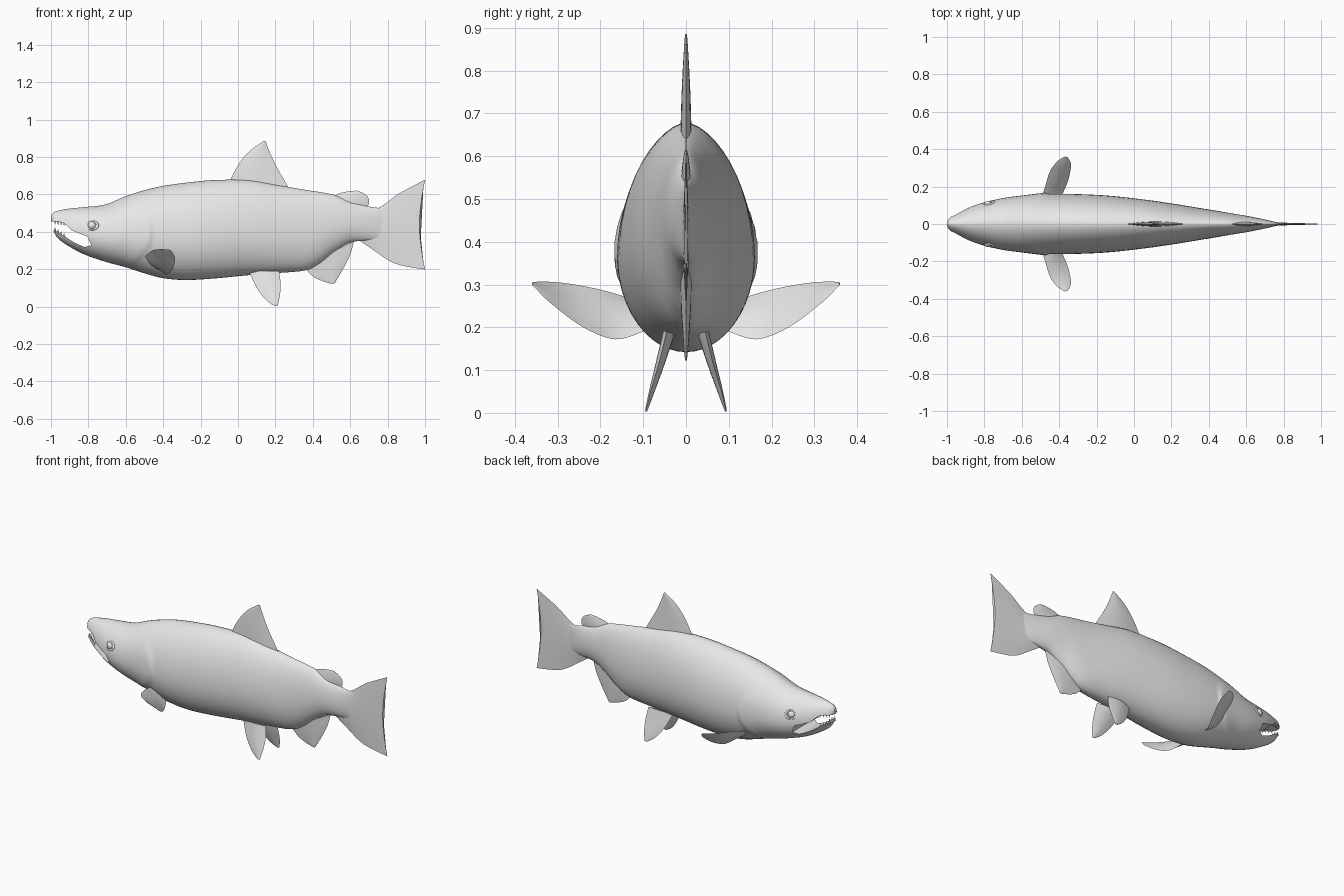
import bpy, bmesh, math
from mathutils import Vector

if "Cube" in bpy.data.objects:
    bpy.data.objects.remove(bpy.data.objects["Cube"])

grey = bpy.data.materials.new("light_grey")
grey.use_nodes = True
grey.diffuse_color = (0.8, 0.8, 0.8, 1)
grey.node_tree.nodes["Principled BSDF"].inputs["Base Color"].default_value = (0.8, 0.8, 0.8, 1)


def spline(points, steps):
    """Catmull-Rom samples through points of any dimension."""
    out, last = [], len(points) - 1
    for i in range(last):
        a, b, c, d = (points[max(0, min(last, k))] for k in range(i - 1, i + 3))
        for s in range(steps):
            t = s / steps
            out.append([0.5 * (2 * q + (r - p) * t + (2 * p - 5 * q + 4 * r - v) * t * t
                               + (3 * q - p - 3 * r + v) * t ** 3)
                        for p, q, r, v in zip(a, b, c, d)])
    return out + [list(points[-1])]


def loft(name, rings):
    """Skin closed rings and cap both ends."""
    bm = bmesh.new()
    rows = [[bm.verts.new(p) for p in ring] for ring in rings]
    n = len(rows[0])
    for a, b in zip(rows, rows[1:]):
        for j in range(n):
            k = (j + 1) % n
            bm.faces.new((a[j], a[k], b[k], b[j]))
    bm.faces.new(rows[0])
    bm.faces.new(rows[-1])
    bmesh.ops.recalc_face_normals(bm, faces=bm.faces[:])
    mesh = bpy.data.meshes.new(name)
    bm.to_mesh(mesh)
    bm.free()
    obj = bpy.data.objects.new(name, mesh)
    bpy.context.collection.objects.link(obj)
    mesh.materials.append(grey)
    return obj


def smooth(obj, degrees=40):
    bpy.ops.object.select_all(action='DESELECT')
    obj.select_set(True)
    bpy.context.view_layer.objects.active = obj
    bpy.ops.object.shade_smooth_by_angle(angle=math.radians(degrees))


def mirror_y(obj):
    """Mirror across the body's centre plane."""
    mod = obj.modifiers.new("mirror", 'MIRROR')
    mod.use_axis = (False, True, False)
    centre = bpy.data.objects.get("mirror_centre")
    if not centre:
        centre = bpy.data.objects.new("mirror_centre", None)
        bpy.context.collection.objects.link(centre)
        centre.hide_render = True
    mod.mirror_object = centre


def fin(name, lead, trail, thick, bow=0.0, cols=10):
    """Thin lens-shaped fin between a leading and a trailing edge, root to tip."""
    if len(lead[0]) == 2:
        lead, trail = ([(x, 0, z) for x, z in edge] for edge in (lead, trail))
    la = [Vector(p) for p in spline(lead, 6)]
    tr = [Vector(p) for p in spline(trail, 6)]
    out = (la[-1] + tr[-1]) - (la[0] + tr[0])
    normal = (tr[0] - la[0]).cross(out).normalized()
    rings = []
    for i, (a, b) in enumerate(zip(la, tr)):
        s = i / (len(la) - 1)
        half = thick * (1 - 0.85 * s)

        def point(j, sign):
            u = j / cols
            arch = math.sin(math.pi * u)
            return a.lerp(b, u) + normal * sign * half * arch + Vector((bow * s * s * arch, 0, 0))

        rings.append([point(j, 1) for j in range(cols + 1)]
                     + [point(j, -1) for j in range(cols - 1, 0, -1)])
    obj = loft(name, rings)
    smooth(obj)
    return obj


# Body stations: x, top, bottom, half width
stations = [
    (-1.0, .488, .455, .012), (-.985, .503, .402, .034), (-.96, .513, .362, .05),
    (-.9, .524, .32, .08), (-.82, .532, .278, .11), (-.71, .546, .24, .136),
    (-.6, .59, .21, .15), (-.5, .622, .178, .158), (-.4, .645, .152, .161),
    (-.28, .662, .142, .159), (-.13, .676, .15, .151), (.06, .676, .168, .13),
    (.22, .648, .18, .107), (.36, .624, .194, .084), (.44, .612, .232, .071),
    (.52, .595, .295, .057), (.6, .562, .342, .044), (.7, .535, .355, .024),
    (.77, .523, .362, .008), (.8, .5, .385, .003)]


def body_ring(x, top, bottom, width, count=48):
    mid = bottom + 0.43 * (top - bottom)
    ring = []
    for j in range(count):
        a = 2 * math.pi * j / count
        c, s = math.cos(a), math.sin(a)
        z = mid + s * ((top - mid) if s > 0 else (mid - bottom))
        y = math.copysign(abs(c) ** (1.15 if s > 0 else 1.0), c) * width
        # Gill cover: a soft swelling that drops away at a curved rear edge
        behind = -0.47 - 4 * (z - 0.39) ** 2 - x
        if behind > -0.02:
            step = min(1, (behind + 0.02) / 0.02)
            fade = max(0, min(1, (0.56 - z) / 0.1))
            y *= 1 + 0.055 * step * fade * math.exp(-max(0, behind) / 0.1)
        ring.append((x, y, z))
    return ring


body = loft("body", [body_ring(*s) for s in spline(stations, 10)])

# Open mouth, cut through the head
mouth = [(-1.05, .458), (-.965, .455), (-.93, .446), (-.89, .408), (-.84, .388),
         (-.805, .374), (-.785, .328), (-.82, .318), (-.875, .342), (-.93, .378),
         (-.975, .406), (-1.05, .425)]
cutter = loft("mouth_cutter", [[(x, y, z) for x, z in mouth] for y in (-.3, .3)])
cutter.hide_render = True
cut = body.modifiers.new("mouth", 'BOOLEAN')
cut.operation = 'DIFFERENCE'
cut.solver = 'EXACT'
cut.object = cutter
bpy.context.view_layer.objects.active = body
body.select_set(True)
bpy.ops.object.modifier_apply(modifier=cut.name)
bpy.data.objects.remove(cutter)
smooth(body)

# Fins on the centre line
fin("dorsal_fin", [(-.05, .66), (0, .755), (.06, .83), (.138, .886)],
    [(.28, .62), (.205, .75), (.168, .83), (.148, .883)], .014)
fin("adipose_fin", [(.48, .575), (.54, .604), (.59, .616), (.635, .62)],
    [(.68, .525), (.7, .55), (.695, .585), (.67, .607)], .012)
fin("tail_fin", [(.6, .52), (.74, .524), (.86, .604), (1.0, .678)],
    [(.62, .375), (.72, .305), (.84, .23), (1.0, .198)], .014, bow=-.03)
fin("anal_fin", [(.35, .215), (.4, .162), (.45, .137), (.5, .122)],
    [(.62, .35), (.6, .278), (.56, .198), (.516, .123)], .014)

# Paired fins
mirror_y(fin("pelvic_fins",
             [(.06, .035, .185), (.1, .062, .1), (.15, .082, .035), (.195, .093, .003)],
             [(.22, .045, .19), (.228, .062, .12), (.224, .08, .06), (.212, .094, .004)], .014))
mirror_y(fin("pectoral_fins",
             [(-.5, .12, .265), (-.475, .2, .288), (-.45, .28, .303), (-.41, .335, .307),
              (-.37, .36, .305)],
             [(-.41, .1, .19), (-.38, .165, .172), (-.35, .24, .2), (-.337, .318, .258),
              (-.355, .357, .297)], .01))

# Eyes with raised lids
outward = Vector((-.3, 1, .3)).to_track_quat('Z', 'Y').to_euler()
bpy.ops.mesh.primitive_uv_sphere_add(segments=24, ring_count=14, radius=.023,
                                     location=(-.78, .101, .433))
eye = bpy.context.object
eye.name = "eyes"
bpy.ops.mesh.primitive_torus_add(major_segments=28, minor_segments=8, major_radius=.025,
                                 minor_radius=.006, location=(-.778, .11, .433), rotation=outward)
lid = bpy.context.object
lid.name = "eyelids"
lid.scale = (1.15, .9, 1)
for part in (eye, lid):
    part.data.materials.append(grey)
    smooth(part, 60)
    mirror_y(part)

# Small teeth at the front of both jaws
for i in range(4):
    x, y = -.978 + .016 * i, .026 + .006 * i
    for jaw, z, tilt in (("upper", .45 - .002 * i, math.pi), ("lower", .413 - .011 * i, 0)):
        bpy.ops.mesh.primitive_cone_add(vertices=8, radius1=.006, radius2=.0005, depth=.026,
                                        location=(x, y, z), rotation=(tilt, 0, 0))
        tooth = bpy.context.object
        tooth.name = f"{jaw}_teeth_{i + 1}"
        tooth.data.materials.append(grey)
        smooth(tooth, 60)
        mirror_y(tooth)
